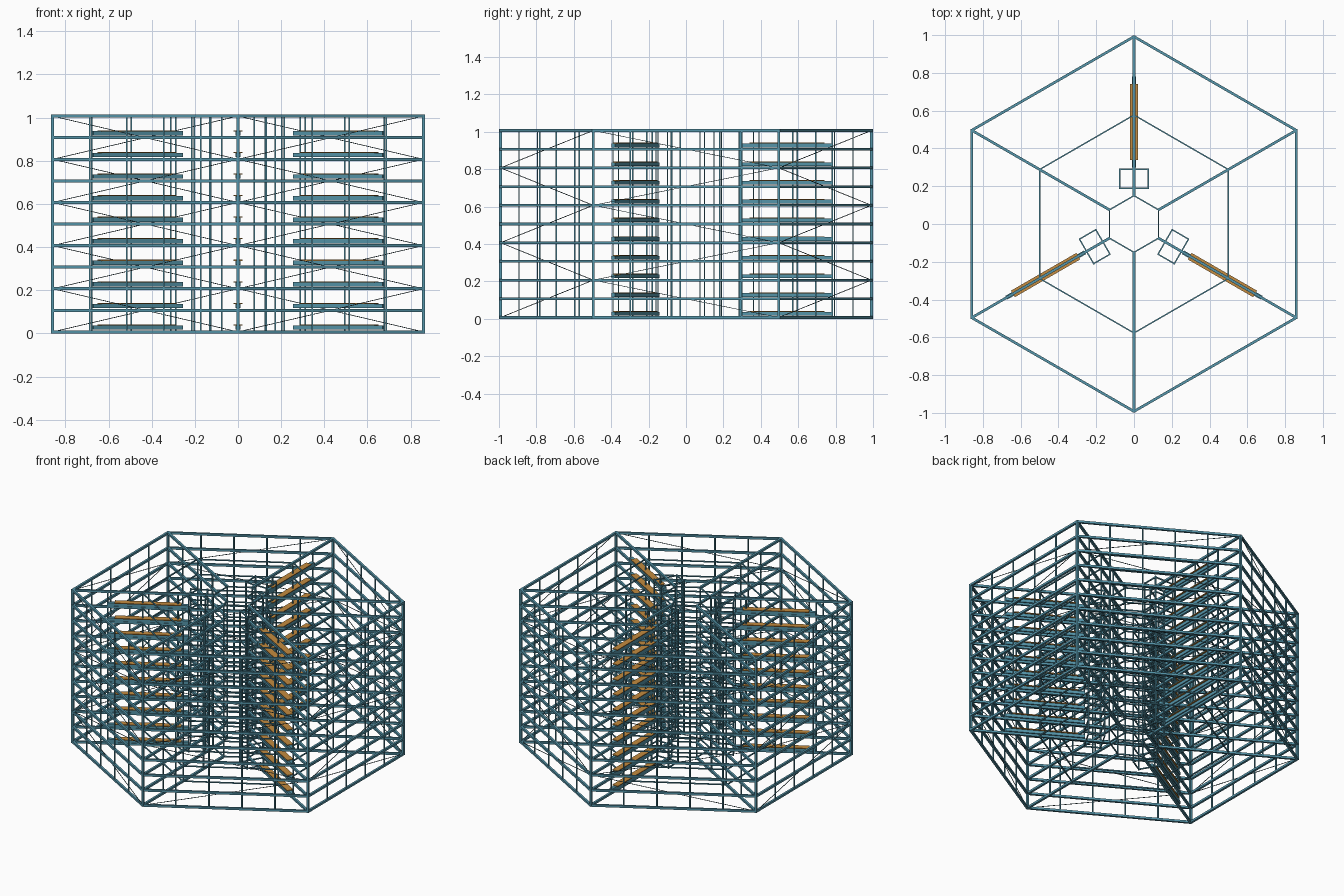
import bpy, bmesh, math
from mathutils import Vector, Matrix

cube = bpy.data.objects.get("Cube")
if cube:
    bpy.data.objects.remove(cube, do_unlink=True)

OUTER, MIDDLE, INNER = 0.992, 0.577, 0.15
THICK, THIN, WIRE = 0.014, 0.007, 0.003
BASE, STOREY, FLOORS = THICK / 2, 0.1, 10
TOP = BASE + STOREY * FLOORS
LEVELS = [BASE + STOREY * i for i in range(FLOORS + 1)]
BAYS, RADIAL_BAYS = 5, 4


def material(name, colour):
    mat = bpy.data.materials.new(name)
    mat.use_nodes = True
    mat.diffuse_color = colour
    mat.node_tree.nodes["Principled BSDF"].inputs["Base Color"].default_value = colour
    return mat


STEEL = material("blue_steel", (0.09, 0.30, 0.40, 1))
DARK = material("dark_cable", (0.04, 0.09, 0.11, 1))
ORANGE = material("orange_deck", (0.55, 0.26, 0.05, 1))


def polar(radius, angle, z=0.0, side=0.0):
    """Point at a radius along a spoke, shifted sideways from it."""
    c, s = math.cos(angle), math.sin(angle)
    return Vector((radius * c - side * s, radius * s + side * c, z))


def beam(bm, a, b, width, height=None):
    """Rectangular bar between two points."""
    d = b - a
    rot = d.to_track_quat("X", "Z").to_matrix().to_4x4()
    size = Matrix.Diagonal((d.length, width, height or width, 1))
    bmesh.ops.create_cube(bm, size=1, matrix=Matrix.Translation((a + b) / 2) @ rot @ size)


def post(bm, p, width):
    beam(bm, Vector((p.x, p.y, 0)), Vector((p.x, p.y, TOP + BASE)), width)


def ring(bm, points, width):
    for a, b in zip(points, points[1:] + points[:1]):
        beam(bm, a, b, width)


def finish(name, bm, mat):
    mesh = bpy.data.meshes.new(name)
    bm.to_mesh(mesh)
    bm.free()
    mesh.materials.append(mat)
    bpy.context.collection.objects.link(bpy.data.objects.new(name, mesh))


SPOKES = [math.radians(60 * i - 90) for i in range(6)]
RACK_SPOKES = SPOKES[1::2]

# Hexagonal rings on every floor
for name, radius, width in (("outer_floor_rings", OUTER, THICK),
                            ("middle_floor_rings", MIDDLE, THIN),
                            ("inner_floor_rings", INNER, THIN)):
    bm = bmesh.new()
    for z in LEVELS:
        ring(bm, [polar(radius, a, z) for a in SPOKES], width)
    finish(name, bm, STEEL)

# Radial beams on every floor
bm = bmesh.new()
for a in SPOKES:
    for z in LEVELS:
        beam(bm, polar(INNER, a, z), polar(OUTER, a, z), THICK)
finish("radial_beams", bm, STEEL)

# Corner posts, inside and outside
bm = bmesh.new()
for a in SPOKES:
    post(bm, polar(OUTER, a), THICK)
    post(bm, polar(INNER, a), THIN)
finish("corner_posts", bm, STEEL)

# Lighter posts along the outer walls and the radial frames
bm = bmesh.new()
for i, a in enumerate(SPOKES):
    start, end = polar(OUTER, a), polar(OUTER, SPOKES[(i + 1) % 6])
    for k in range(1, BAYS):
        post(bm, start.lerp(end, k / BAYS), THIN)
    for k in range(1, RADIAL_BAYS):
        post(bm, polar(INNER, a).lerp(start, k / RADIAL_BAYS), THIN)
finish("wall_posts", bm, STEEL)

# Zigzag bracing: two floors of rise across each outer wall
bm = bmesh.new()
for i in range(0, 6, 2):
    for low in range(0, FLOORS + 1, 4):
        for turn in (-1, 1):
            for rise in (-2, 2):
                if 0 <= low + rise <= FLOORS:
                    beam(bm, polar(OUTER, SPOKES[i], LEVELS[low]),
                         polar(OUTER, SPOKES[(i + turn) % 6], LEVELS[low + rise]), WIRE)
finish("bracing_cables", bm, DARK)

# Shaft frames near the centre of three spokes
bm = bmesh.new()
for a in RACK_SPOKES:
    corners = [polar(r, a, 0, s) for r, s in
               ((0.19, -0.075), (0.29, -0.075), (0.29, 0.075), (0.19, 0.075))]
    for p in corners:
        post(bm, p, THIN)
    for z in LEVELS:
        ring(bm, [p + Vector((0, 0, z)) for p in corners], THIN)
finish("shaft_frames", bm, STEEL)

# Rack bars with a thin coloured deck on each floor of those spokes
bars, decks = bmesh.new(), bmesh.new()
for a in RACK_SPOKES:
    for z in LEVELS[:-1]:
        beam(bars, polar(0.30, a, z + 0.02), polar(0.78, a, z + 0.02), 0.022, 0.02)
        beam(decks, polar(0.34, a, z + 0.032), polar(0.74, a, z + 0.032), 0.04, 0.005)
finish("rack_bars", bars, STEEL)
finish("rack_decks", decks, ORANGE)
